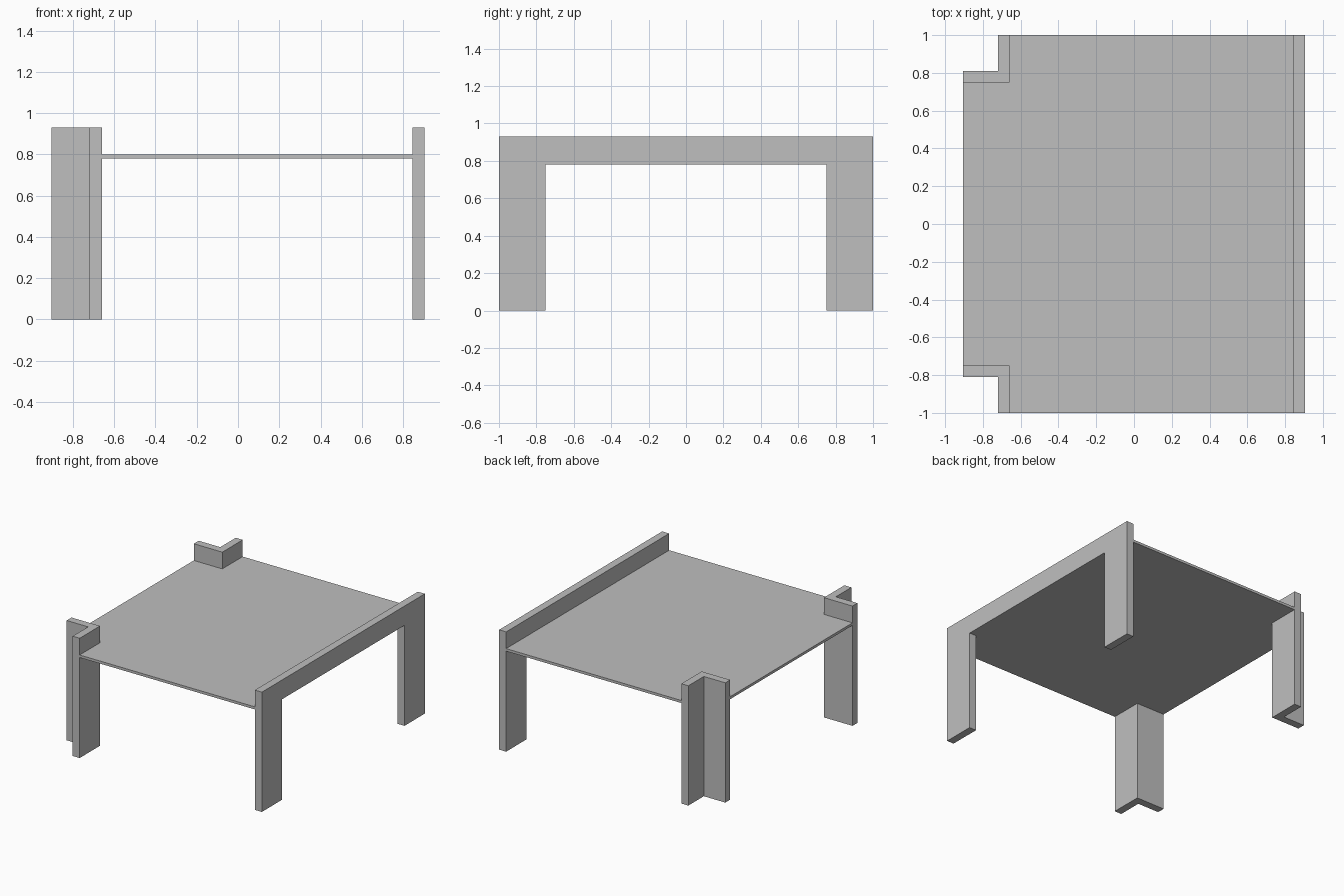
import bpy
import bmesh
from mathutils import Vector

if "Cube" in bpy.data.objects:
    bpy.data.objects.remove(bpy.data.objects["Cube"])

grey = bpy.data.materials.new("plain grey")
grey.diffuse_color = (0.52, 0.52, 0.52, 1)
grey.use_nodes = True
grey.node_tree.nodes["Principled BSDF"].inputs["Base Color"].default_value = grey.diffuse_color


def prism(name, outline, push):
    """Extrude a closed planar outline along the vector push."""
    bm = bmesh.new()
    face = bm.faces.new([bm.verts.new(p) for p in outline])
    ext = bmesh.ops.extrude_face_region(bm, geom=[face], use_keep_orig=True)
    bmesh.ops.translate(bm, vec=Vector(push),
                        verts=[v for v in ext["geom"] if isinstance(v, bmesh.types.BMVert)])
    bmesh.ops.recalc_face_normals(bm, faces=bm.faces[:])
    mesh = bpy.data.meshes.new(name)
    bm.to_mesh(mesh)
    bm.free()
    mesh.materials.append(grey)
    obj = bpy.data.objects.new(name, mesh)
    bpy.context.collection.objects.link(obj)
    return obj


X, Y, H = 0.905, 1.0, 0.93        # half width, half depth, height
T = 0.06                          # board thickness
XI, YI = -0.66, 0.75              # inner corner of the angled legs
Z0, Z1 = 0.78, 0.80               # underside and surface of the top

# Thin table top, notched around the two angled legs
half = [(-X, YI), (XI, YI), (XI, Y), (X - T, Y)]
plan = half + [(x, -y) for x, y in reversed(half)]
prism("table_top", [(x, y, Z0) for x, y in plan], (0, 0, Z1 - Z0))

# Side frame: two legs joined by a rail that rises above the top
side = [(-Y, 0), (-YI, 0), (-YI, Z0), (YI, Z0), (YI, 0), (Y, 0), (Y, H), (-Y, H)]
prism("side_frame", [(X - T, y, z) for y, z in side], (T, 0, 0))

# L-shaped legs, mirrored front to back
angle = [(-X, YI), (XI, YI), (XI, Y), (XI - T, Y), (XI - T, YI + T), (-X, YI + T)]
for label, s in (("front", -1), ("back", 1)):
    prism(label + "_angled_leg", [(x, s * y, 0) for x, y in angle], (0, 0, H))
